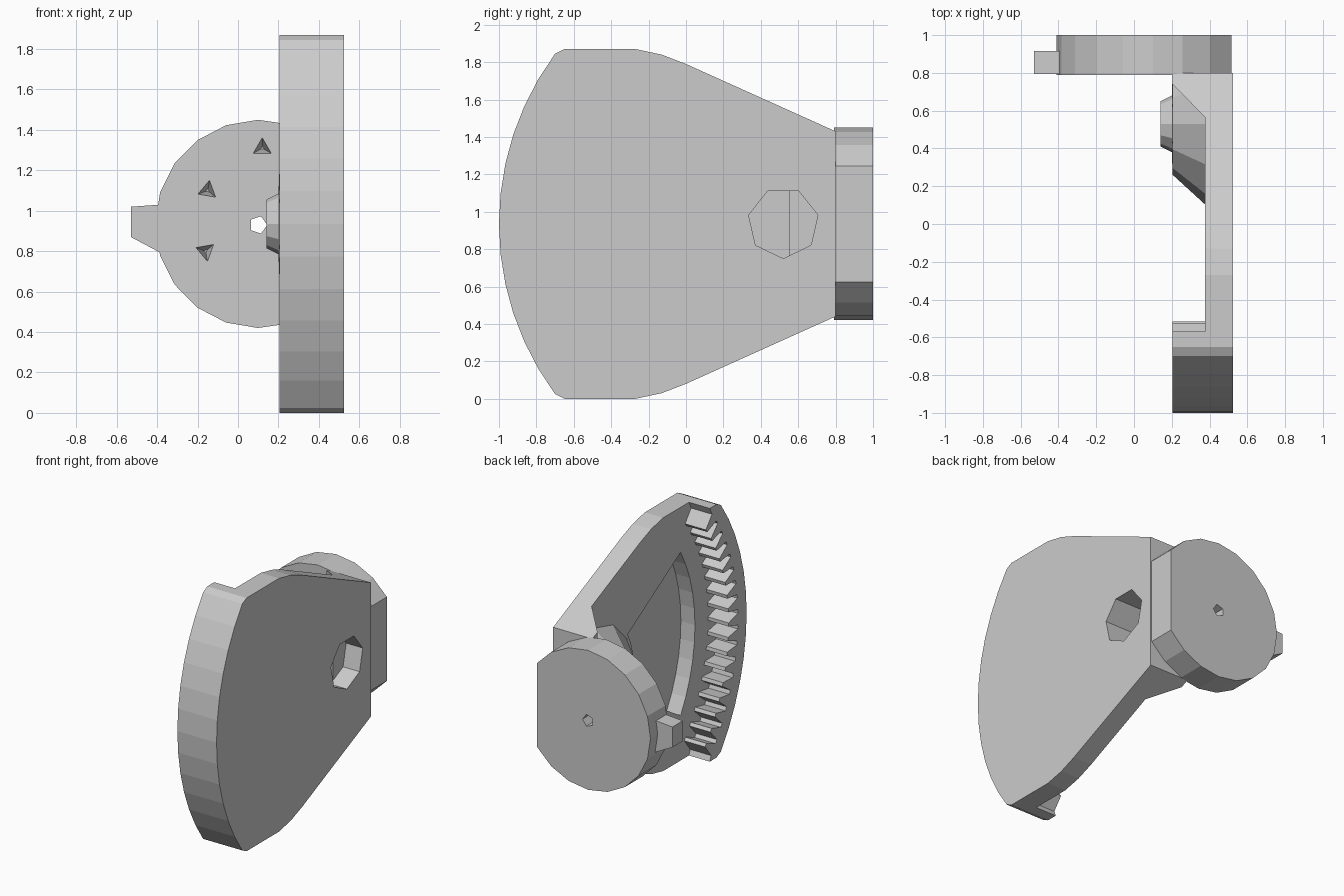
import bpy, bmesh, math
from mathutils import Vector

cube = bpy.data.objects.get("Cube")
if cube:
    bpy.data.objects.remove(cube, do_unlink=True)

grey = bpy.data.materials.new("plain grey")
grey.use_nodes = True
COLOUR = (0.6, 0.6, 0.6, 1)
grey.diffuse_color = COLOUR
grey.node_tree.nodes["Principled BSDF"].inputs["Base Color"].default_value = COLOUR

MID = 0.935          # height of the symmetry plane
HUB_Y = 0.53         # pivot position
INNER, OUTER = 0.375, 0.525   # plate faces along x
RIM = 0.205          # free face of the toothed rim


def place(axis, u, v, w):
    """Profile point (u, v) at depth w along the axis."""
    return {"x": (w, u, v), "y": (u, w, v), "z": (u, v, w)}[axis]


def loft(name, rings, axis):
    """Skin a closed solid through (profile, depth) rings of equal size."""
    bm = bmesh.new()
    loops = [[bm.verts.new(place(axis, u, v, w)) for u, v in pts] for pts, w in rings]
    n = len(loops[0])
    for a, b in zip(loops, loops[1:]):
        for i in range(n):
            j = (i + 1) % n
            bm.faces.new((a[i], a[j], b[j], b[i]))
    bm.faces.new(loops[0])
    bm.faces.new(loops[-1])
    bmesh.ops.recalc_face_normals(bm, faces=bm.faces)
    mesh = bpy.data.meshes.new(name)
    bm.to_mesh(mesh)
    bm.free()
    mesh.materials.append(grey)
    obj = bpy.data.objects.new(name, mesh)
    bpy.context.collection.objects.link(obj)
    return obj


def prism(name, pts, axis, a, b):
    return loft(name, [(pts, a), (pts, b)], axis)


def arc(cu, cv, r, start, end, steps):
    """Points on a circular arc, angles in degrees."""
    angles = [math.radians(start + (end - start) * i / steps) for i in range(steps + 1)]
    return [(cu + r * math.cos(a), cv + r * math.sin(a)) for a in angles]


def ngon(cu, cv, r, n, start=0):
    return arc(cu, cv, r, start, start + 360, n)[:-1]


def cut(target, cutters):
    for c in cutters:
        c.hide_render = True
        mod = target.modifiers.new("cut", "BOOLEAN")
        mod.operation, mod.solver, mod.object = "DIFFERENCE", "EXACT", c
        bpy.context.view_layer.objects.active = target
        bpy.ops.object.modifier_apply(modifier=mod.name)


def discard(cutters):
    for c in cutters:
        bpy.data.objects.remove(c, do_unlink=True)


# Sector plate: upper edge, mirrored for the lower edge, joined by the front arc
upper = [(0.8, 1.43), (0, 1.79), (-0.13, 1.84), (-0.27, 1.87), (-0.65, 1.87)]
front_arc = arc(HUB_Y, MID, 1.53, 143.5, 216.5, 12)
lower = [(y, 2 * MID - z) for y, z in reversed(upper)]
plate = prism("sector_plate", upper + front_arc + lower, "x", INNER, OUTER)

# Sector pocket in the inner face and the pivot socket in the outer face
pocket = prism("pocket_cutter",
               arc(HUB_Y, MID, 1.17, 149, 211, 10) + arc(HUB_Y, MID, 0.45, 211, 149, 6),
               "x", 0.2, 0.49)
socket = prism("socket_cutter", ngon(0.52, 0.94, 0.19, 7, 13), "x", 0.23, 0.6)
cut(plate, [pocket, socket])

# Tapered pivot hub with a small tip
hub_rings = [(0.43, 0.46), (0.43, 0.38), (0.27, 0.205), (0.15, 0.2), (0.12, 0.14)]
hub = loft("pivot_hub", [(ngon(HUB_Y, MID, r, 12), x) for r, x in hub_rings], "x")
cut(hub, [socket])
discard([pocket, socket])

# Rim with internal teeth along the front arc
TEETH = 17
SPAN = 78.0
inner_edge = []
for i in range(TEETH):
    base = 180 + SPAN / 2 - SPAN * i / TEETH
    for step, r in ((0.05, 1.43), (0.3, 1.32), (0.55, 1.32), (0.8, 1.43)):
        a = math.radians(base - step * SPAN / TEETH)
        z = MID + r * math.sin(a)
        inner_edge.append((HUB_Y + r * math.cos(a), min(max(z, 0.0), 2 * MID)))
inner_edge = [p for p in inner_edge if 0.001 < p[1] < 2 * MID - 0.001]
rim_points = ([(-0.57, 2 * MID), (-0.65, 2 * MID)] + front_arc
              + [(-0.65, 0), (-0.57, 0)] + inner_edge)
prism("toothed_rim", rim_points, "x", RIM, INNER + 0.01)

# Upright disc, flattened where it meets the plate
disc = prism("back_disc", arc(0.105, MID, 0.515, 37, 323, 16), "y", 0.79, 1.0)
bore = prism("bore_cutter", ngon(0.1, 0.93, 0.045, 5), "y", 0.7, 1.1)
pits = [loft("pit_cutter", [(ngon(x, z, 0.055, 3, turn), 0.78),
                            (ngon(x, z, 0.01, 3, turn), 0.9)], "y")
        for x, z, turn in ((-0.15, 1.1, 80), (-0.16, 0.8, 40), (0.12, 1.31, 90))]
cut(disc, [bore] + pits)
discard([bore] + pits)

# Stop tab on the disc edge
prism("stop_tab", [(-0.3, 1.03), (-0.39, 1.03), (-0.53, 1.02), (-0.53, 0.87),
                   (-0.37, 0.785), (-0.3, 0.78)], "y", 0.795, 0.915)

# Gusset joining disc and plate, its ends following the plate edges
gusset = prism("corner_gusset", [(0.39, 0.55), (0.205, 0.74), (0.205, 0.8), (0.39, 0.8)],
               "z", 0, 1)
for v in gusset.data.vertices:
    half = 0.495 + (0.8 - v.co.y) * 0.45
    v.co.z = MID + (half if v.co.z > 0.5 else -half)
